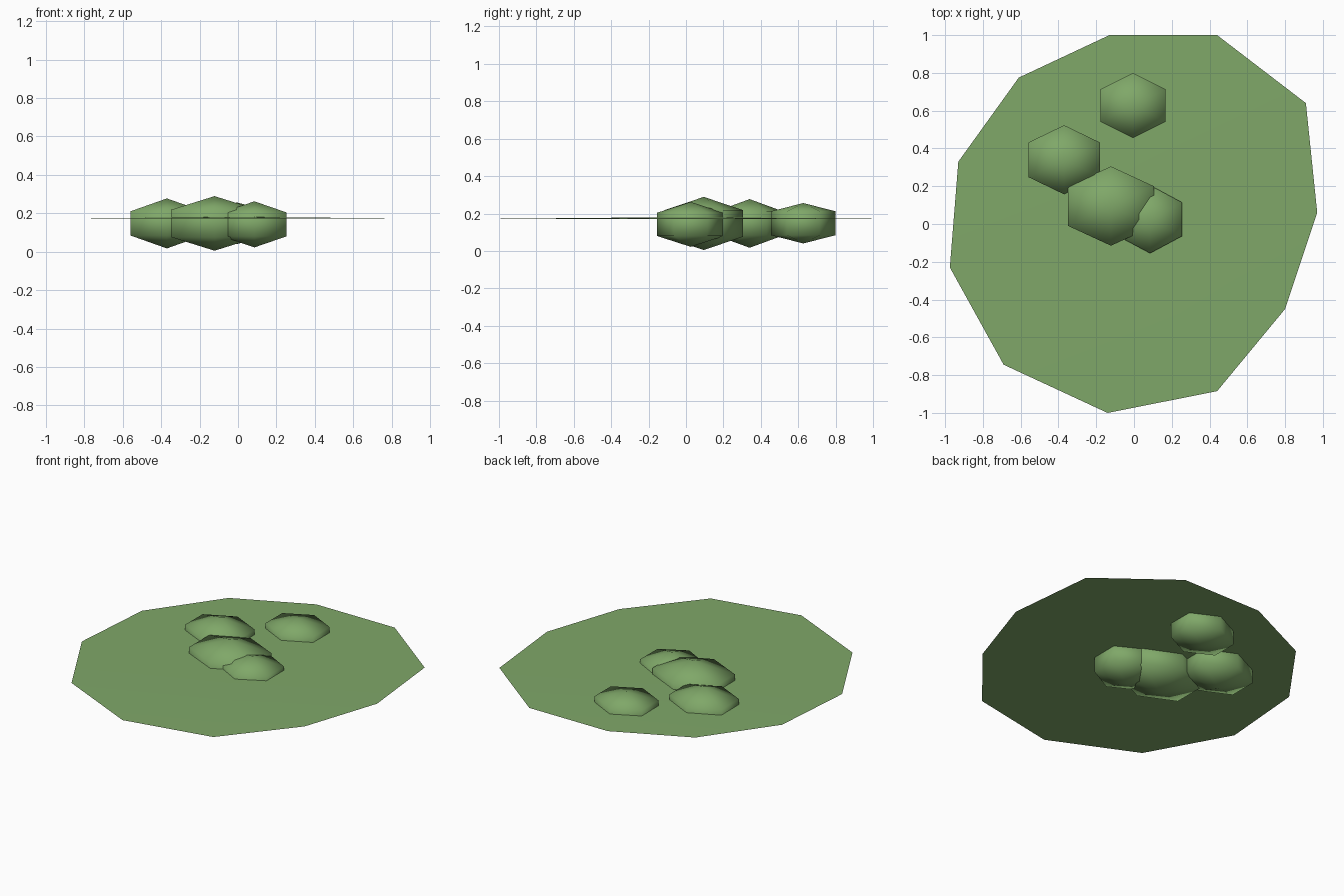
import bpy, bmesh, math

if "Cube" in bpy.data.objects:
    bpy.data.objects.remove(bpy.data.objects["Cube"])

green = bpy.data.materials.new("leaf green")
green.diffuse_color = (0.214, 0.39, 0.14, 1)
green.use_nodes = True
green.node_tree.nodes["Principled BSDF"].inputs["Base Color"].default_value = green.diffuse_color


def add_object(name, bm, smooth):
    mesh = bpy.data.meshes.new(name)
    for f in bm.faces:
        f.smooth = smooth
    bm.to_mesh(mesh)
    bm.free()
    mesh.materials.append(green)
    obj = bpy.data.objects.new(name, mesh)
    bpy.context.collection.objects.link(obj)
    return obj


# Thin one-sided sheet: irregular outline fanned to a slightly raised middle
outline = [(-0.13, 1.0), (0.44, 1.0), (0.91, 0.64), (0.97, 0.06), (0.80, -0.45),
           (0.44, -0.885), (-0.14, -1.0), (-0.69, -0.745), (-0.975, -0.23),
           (-0.93, 0.33), (-0.61, 0.775)]
bm = bmesh.new()
rim = [bm.verts.new((x, y, 0.172)) for x, y in outline]
middle = bm.verts.new((0, 0, 0.181))
for i, v in enumerate(rim):
    bm.faces.new((middle, rim[(i + 1) % len(rim)], v))
add_object("ground_sheet", bm, True)


# Six-sided squashed ball: two poles and two rings
def bush(name, centre, rx, ry, half_height, shoulder):
    cx, cy, cz = centre
    bm = bmesh.new()
    top = bm.verts.new((cx, cy, cz + half_height))
    bottom = bm.verts.new((cx, cy, cz - half_height))
    rings = []
    for z in (cz + shoulder, cz - shoulder):
        rings.append([bm.verts.new((cx + rx * math.cos(a), cy + ry * math.sin(a), z))
                      for a in (math.radians(30 + 60 * i) for i in range(6))])
    up, low = rings
    for i in range(6):
        j = (i + 1) % 6
        bm.faces.new((top, up[i], up[j]))
        bm.faces.new((up[i], low[i], low[j], up[j]))
        bm.faces.new((bottom, low[j], low[i]))
    return add_object(name, bm, True)


bush("bush_left", (-0.37, 0.34, 0.147), 0.219, 0.183, 0.130, 0.063)
bush("bush_large", (-0.122, 0.095, 0.147), 0.262, 0.210, 0.142, 0.071)
bush("bush_front", (0.085, 0.025, 0.142), 0.194, 0.180, 0.120, 0.062)
bush("bush_back", (-0.005, 0.627, 0.148), 0.199, 0.172, 0.108, 0.064)
